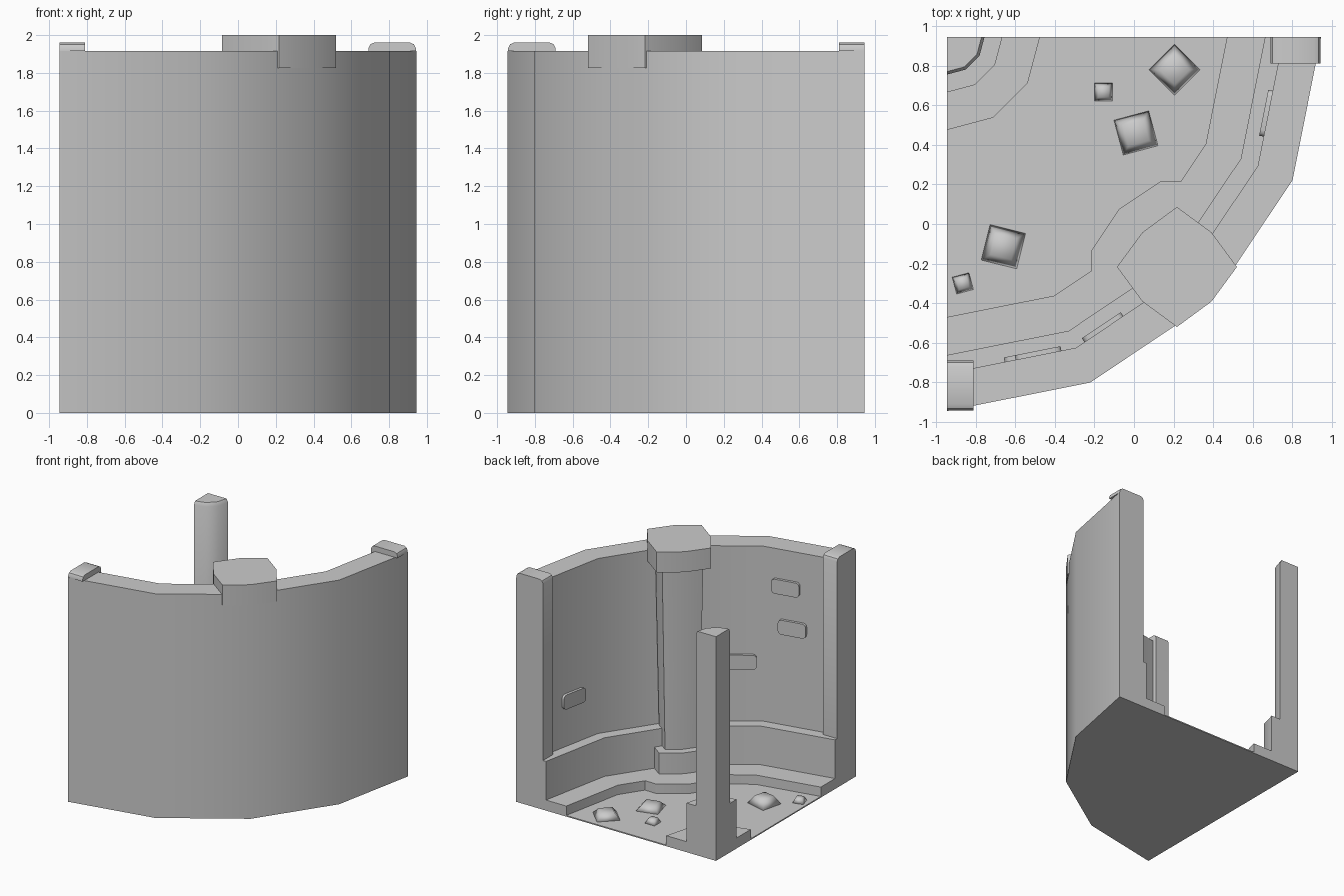
import bpy, bmesh, math
from mathutils import Matrix, Vector

if "Cube" in bpy.data.objects:
    bpy.data.objects.remove(bpy.data.objects["Cube"])

E = 0.945
CORNER = Vector((-E, E, 0))          # centre of the quarter circle
PILLAR = Vector((0.217, -0.217, 0))


def finish(name, bm, angle=35, mat=None):
    bmesh.ops.remove_doubles(bm, verts=bm.verts, dist=1e-5)
    if mat is not None:
        bm.transform(mat)
    bmesh.ops.recalc_face_normals(bm, faces=bm.faces)
    me = bpy.data.meshes.new(name)
    bm.to_mesh(me)
    bm.free()
    for p in me.polygons:
        p.use_smooth = True
    me.set_sharp_from_angle(angle=math.radians(angle))
    ob = bpy.data.objects.new(name, me)
    bpy.context.collection.objects.link(ob)
    return ob


def quarter_sweep(name, profile, segs):
    """Sweep an (r, z) profile through a quarter turn around CORNER."""
    bm = bmesh.new()
    rings = []
    for i in range(segs + 1):
        a = -math.pi / 2 * i / segs
        d = Vector((math.cos(a), math.sin(a), 0))
        rings.append([bm.verts.new(CORNER + d * r + Vector((0, 0, z))) for r, z in profile])
    n = len(profile)
    for a, b in zip(rings, rings[1:]):
        for j in range(n):
            k = (j + 1) % n
            if profile[j][0] > 0 or profile[k][0] > 0:
                bm.faces.new((a[j], a[k], b[k], b[j]))
    bm.faces.new(rings[0])
    bm.faces.new(rings[-1])
    return finish(name, bm)


def loft(name, bottom, top, angle=30, mat=None):
    """Closed solid between two matching loops."""
    bm = bmesh.new()
    a = [bm.verts.new(p) for p in bottom]
    b = [bm.verts.new(p) for p in top]
    for i in range(len(a)):
        k = (i + 1) % len(a)
        bm.faces.new((a[i], a[k], b[k], b[i]))
    bm.faces.new(a)
    bm.faces.new(b)
    return finish(name, bm, angle, mat)


def octagon(r, z):
    """Eight-sided outline, slightly pointed along the axes."""
    return [PILLAR + Vector((math.cos(i * math.pi / 4), math.sin(i * math.pi / 4), 0))
            * (r if i % 2 == 0 else r * 0.815) + Vector((0, 0, z)) for i in range(8)]


# Floor slab, curved stepped wall, and the stepped corner post
quarter_sweep("floor", [(0, 0), (1.89, 0), (1.89, 0.01), (0, 0.01)], 4)
quarter_sweep("curved_wall", [(1.89, 0), (1.89, 1.915), (1.70, 1.915), (1.70, 0.42),
                              (1.607, 0.42), (1.607, 0.09), (1.415, 0.09), (1.415, 0)], 4)
quarter_sweep("corner_post", [(0, 0), (0.47, 0), (0.47, 0.09), (0.28, 0.09), (0.28, 0.42),
                              (0.19, 0.42), (0.19, 1.885), (0.175, 1.915), (0, 1.915)], 3)

# Pillar: wide step, block, tapered shaft, capital
step = [(0.237, 0.215), (0.136, 0.217), (-0.076, 0.076), (-0.217, -0.136), (-0.215, -0.237),
        (0.2, -0.2)]
loft("pillar_step", [(x, y, 0) for x, y in step], [(x, y, 0.091) for x, y in step])
loft("pillar_block", octagon(0.27, 0.05), octagon(0.27, 0.27))
loft("pillar_shaft", octagon(0.19, 0.26), octagon(0.228, 1.83))
loft("pillar_capital", octagon(0.303, 1.825), octagon(0.303, 2.0))

# End posts with rounded caps overlapping the wall top, mirrored over the diagonal
cap = [(0.69, 0.41), (0.80, 0.41), (0.80, 1.915), (0.942, 1.915), (0.942, 1.93), (0.932, 1.951),
       (0.91, 1.961), (0.722, 1.961), (0.70, 1.951), (0.69, 1.93)]
diagonal = Matrix(((0, -1, 0, 0), (-1, 0, 0, 0), (0, 0, 1, 0), (0, 0, 0, 1)))
for name, m in (("end_post_right", None), ("end_post_left", diagonal)):
    loft(name, [(x, 0.81, z) for x, z in cap], [(x, E, z) for x, z in cap], 40, m)

# Raised bricks on the inner wall: x, y, z, wall segment
APOTHEM = 1.70 * math.cos(math.radians(11.25))
for i, (x, y, z, seg) in enumerate([(0.665, 0.56, 0.81, 0), (-0.16, -0.52, 0.93, 2),
                                    (-0.485, -0.65, 1.60, 3), (-0.54, -0.662, 1.26, 3)]):
    a = math.radians(-11.25 - 22.5 * seg)
    n = Vector((math.cos(a), math.sin(a), 0))
    t = Vector((-n.y, n.x, 0))
    off = (Vector((x, y, 0)) - CORNER).dot(t)
    centre = CORNER + n * APOTHEM + t * off + Vector((0, 0, z))
    outline = []
    for k in range(4):                               # rounded rectangle
        sx, sz = ((1, 1), (-1, 1), (-1, -1), (1, -1))[k]
        for s in range(4):
            b = math.pi / 2 * k + math.pi / 6 * s
            outline.append((sx * 0.088 + 0.03 * math.cos(b), sz * 0.032 + 0.03 * math.sin(b)))
    loft(f"wall_brick_{i}", [centre + t * u + Vector((0, 0, v)) + n * 0.01 for u, v in outline],
         [centre + t * u + Vector((0, 0, v)) - n * 0.023 for u, v in outline], 40)

# Loose stones on the floor: x, y, side, height, turn
for i, (x, y, s, h, turn) in enumerate([(0.205, 0.78, 0.19, 0.06, 45), (-0.155, 0.667, 0.095, 0.05, 0),
                                        (0.01, 0.46, 0.19, 0.055, 15), (-0.66, -0.115, 0.19, 0.075, -14),
                                        (-0.865, -0.30, 0.092, 0.05, 15)]):
    sq = [(-1, -1), (1, -1), (1, 1), (-1, 1)]
    m = Matrix.Translation((x, y, 0)) @ Matrix.Rotation(math.radians(turn), 4, 'Z')
    loft(f"floor_stone_{i}", [(u * s / 2, v * s / 2, 0.005) for u, v in sq],
         [(u * s * 0.28, v * s * 0.28, h) for u, v in sq], 180, m)
